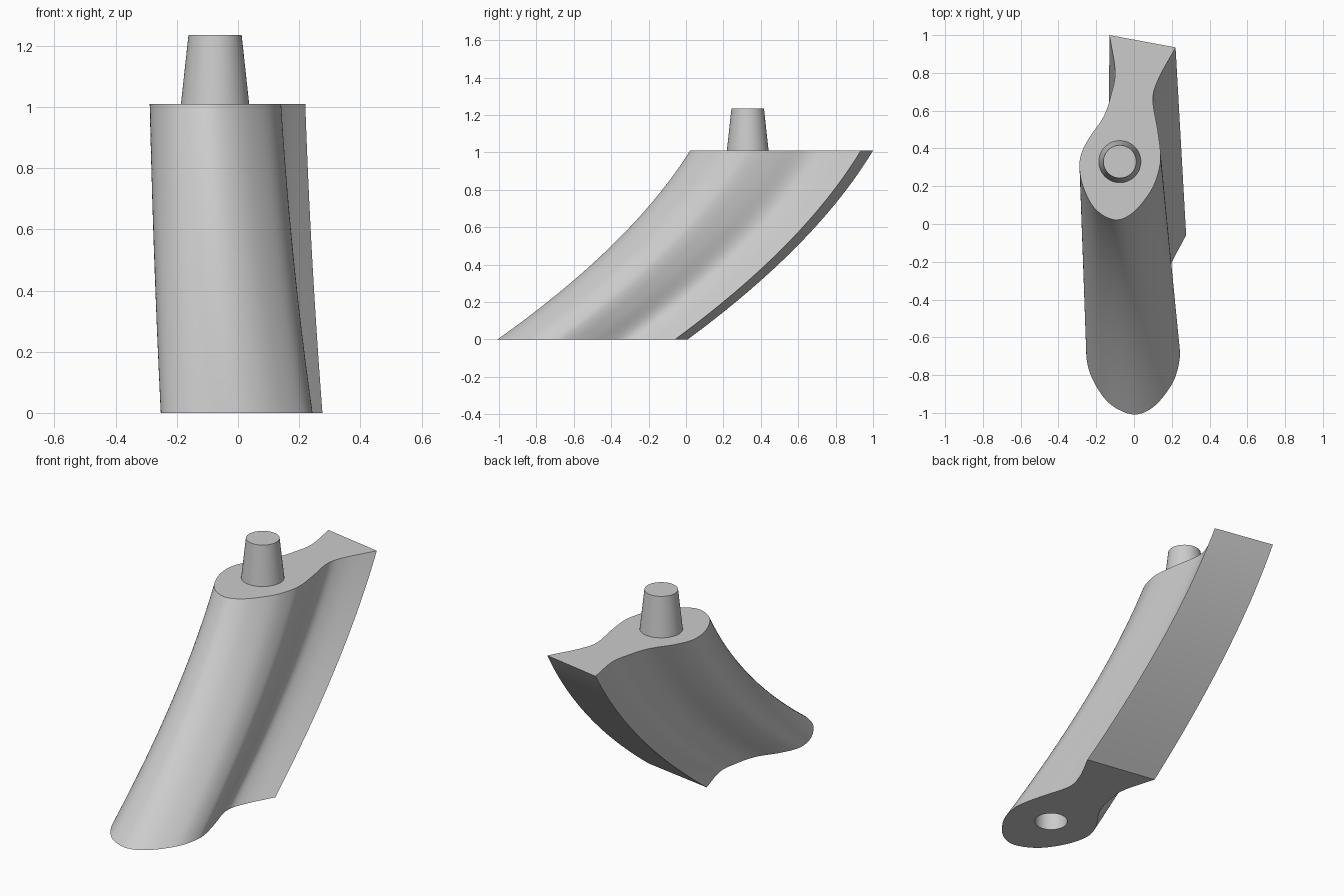
import bpy
import bmesh
from mathutils import Vector

if "Cube" in bpy.data.objects:
    bpy.data.objects.remove(bpy.data.objects["Cube"], do_unlink=True)

BODY_HEIGHT = 1.01
RINGS = 28
STEPS = 5

# Single plain grey for every part
grey = bpy.data.materials.new("light grey")
grey.use_nodes = True
colour = (0.6, 0.6, 0.6, 1)
grey.diffuse_color = colour
grey.node_tree.nodes["Principled BSDF"].inputs["Base Color"].default_value = colour

# Top outline, running from one sharp tail corner round the nose to the other
OUTLINE = [
    (-.13, 1), (-.1, .81), (-.12, .69), (-.16, .57), (-.235, .46), (-.28, .37),
    (-.288, .29), (-.27, .2), (-.225, .105), (-.17, .05), (-.1, .022),
    (-.035, .04), (.03, .095), (.1, .195), (.135, .3), (.14, .38),
    (.125, .5), (.1, .66), (.13, .77), (.22, .935),
]


def smooth_curve(points, steps):
    """Catmull-Rom curve through the points, keeping both ends sharp."""
    pts = [Vector(p) for p in points]
    pts = [2 * pts[0] - pts[1]] + pts + [2 * pts[-1] - pts[-2]]
    result = []
    for a, b, c, d in zip(pts, pts[1:], pts[2:], pts[3:]):
        for i in range(steps):
            t = i / steps
            result.append(b + (c - a) * t / 2
                          + (2 * a - 5 * b + 4 * c - d) * t ** 2 / 2
                          + (3 * b - a - 3 * c + d) * t ** 3 / 2)
    return result + [pts[-2]]


def bottom_point(p):
    """Widen and shift the top outline into the bottom outline."""
    dx, dy = p.x + .074, p.y - .335
    return Vector((-.005 + 1.16 * dx - .1 * dy, -.683 + 1.04 * dy))


def make_object(name, bm):
    bmesh.ops.recalc_face_normals(bm, faces=bm.faces)
    mesh = bpy.data.meshes.new(name)
    bm.to_mesh(mesh)
    bm.free()
    obj = bpy.data.objects.new(name, mesh)
    bpy.context.collection.objects.link(obj)
    mesh.materials.append(grey)
    return obj


def make_cone(name, centre, low, high, base_radius, top_radius):
    bm = bmesh.new()
    bmesh.ops.create_cone(bm, cap_ends=True, segments=64, radius1=base_radius,
                          radius2=top_radius, depth=high - low)
    bmesh.ops.translate(bm, verts=bm.verts, vec=(*centre, (low + high) / 2))
    return make_object(name, bm)


def shade(obj):
    bpy.ops.object.select_all(action='DESELECT')
    obj.select_set(True)
    bpy.context.view_layer.objects.active = obj
    bpy.ops.object.shade_smooth_by_angle(angle=.5)


# Swept body: the outline leans back along a curve as it rises
top = smooth_curve(OUTLINE, STEPS)
bottom = [bottom_point(p) for p in top]
bm = bmesh.new()
rings = []
for k in range(RINGS + 1):
    t = k / RINGS
    lean = 1.385 * t - .385 * t * t
    rings.append([bm.verts.new((*b.lerp(a, lean), t * BODY_HEIGHT))
                  for a, b in zip(top, bottom)])
for lower, upper in zip(rings, rings[1:]):
    for i in range(len(lower)):
        j = (i + 1) % len(lower)
        bm.faces.new((lower[i], lower[j], upper[j], upper[i]))
bm.faces.new(rings[0])
bm.faces.new(rings[-1])
body = make_object("curved_body", bm)

# Round socket in the underside
cutter = make_cone("socket_cutter", (0, -.69), -.1, .14, .087, .087)
cutter.hide_render = True
cutter.hide_set(True)
cut = body.modifiers.new("socket", 'BOOLEAN')
cut.operation = 'DIFFERENCE'
cut.solver = 'EXACT'
cut.object = cutter
bpy.context.view_layer.objects.active = body
bpy.ops.object.modifier_apply(modifier=cut.name)
bpy.data.objects.remove(cutter, do_unlink=True)
shade(body)

# Tapered peg on the top
peg = make_cone("tapered_peg", (-.075, .33), BODY_HEIGHT - .005, 1.235, .112, .087)
shade(peg)
